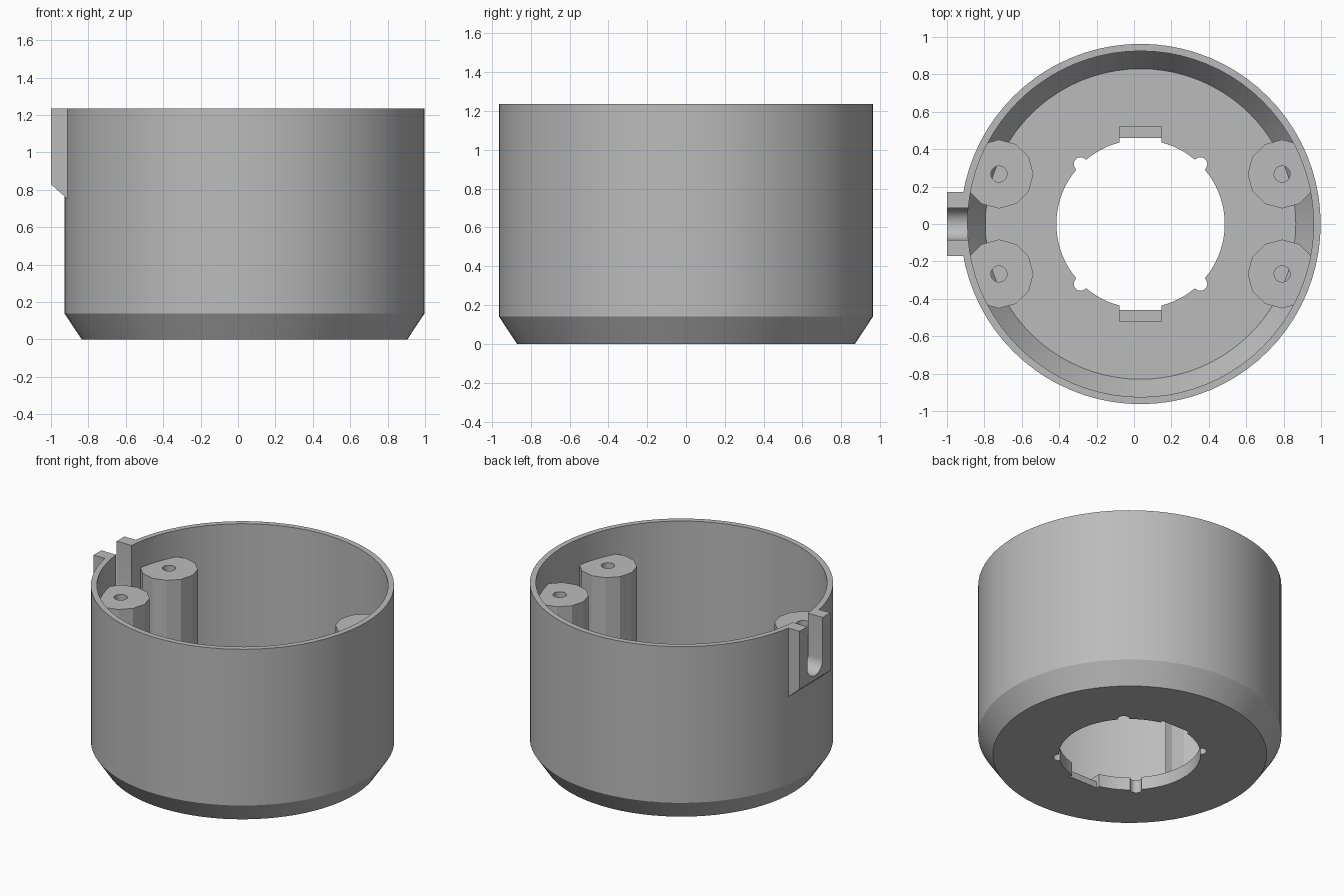
import bpy, bmesh, math
from mathutils import Vector

cube = bpy.data.objects.get("Cube")
if cube:
    bpy.data.objects.remove(cube, do_unlink=True)

CX = 0.035            # axis of the cup
TOP, FLOOR = 1.235, 0.09
R_OUT, R_IN, R_HOLE = 0.963, 0.925, 0.45

grey = bpy.data.materials.new("plain grey")
grey.use_nodes = True
colour = (0.5, 0.5, 0.5, 1)
grey.diffuse_color = colour
grey.node_tree.nodes["Principled BSDF"].inputs["Base Color"].default_value = colour


def finish(bm, name):
    bmesh.ops.recalc_face_normals(bm, faces=bm.faces)
    mesh = bpy.data.meshes.new(name)
    bm.to_mesh(mesh)
    bm.free()
    mesh.materials.append(grey)
    obj = bpy.data.objects.new(name, mesh)
    bpy.context.collection.objects.link(obj)
    return obj


def lathe(name, profile, steps=80):
    """Spin a closed (radius, z) profile about the cup axis."""
    bm = bmesh.new()
    verts = [bm.verts.new((CX + r, 0, z)) for r, z in profile]
    edges = [bm.edges.new((a, b)) for a, b in zip(verts, verts[1:] + verts[:1])]
    bmesh.ops.spin(bm, geom=verts + edges, cent=(CX, 0, 0), axis=(0, 0, 1),
                   angle=math.tau, steps=steps, use_merge=True)
    bmesh.ops.remove_doubles(bm, verts=bm.verts, dist=1e-5)
    return finish(bm, name)


def prism(name, points, push):
    """Extrude a polygon along a vector."""
    bm = bmesh.new()
    face = bm.faces.new([bm.verts.new(p) for p in points])
    new = bmesh.ops.extrude_face_region(bm, geom=[face], use_keep_orig=True)["geom"]
    moved = [v for v in new if isinstance(v, bmesh.types.BMVert)]
    bmesh.ops.translate(bm, vec=Vector(push), verts=moved)
    return finish(bm, name)


def column(name, x, y, radius, sides, low, high):
    ring = [(x + radius * math.cos(math.tau * i / sides),
             y + radius * math.sin(math.tau * i / sides), low) for i in range(sides)]
    return prism(name, ring, (0, 0, high - low))


def box(name, x0, x1, y0, y1, z0, z1):
    return prism(name, [(x0, y0, z0), (x1, y0, z0), (x1, y1, z0), (x0, y1, z0)],
                 (0, 0, z1 - z0))


def combine(target, tool, operation):
    mod = target.modifiers.new(operation, 'BOOLEAN')
    mod.operation, mod.solver, mod.object = operation, 'EXACT', tool
    bpy.context.view_layer.objects.active = target
    bpy.ops.object.modifier_apply(modifier=mod.name)
    bpy.data.objects.remove(tool, do_unlink=True)


# Cup with chamfered base and a round opening in the floor
cup = lathe("cup_housing", [
    (R_HOLE, 0), (0.87, 0), (R_OUT, 0.14), (R_OUT, TOP), (R_IN, TOP),
    (R_IN, FLOOR + 0.14), (0.83, FLOOR), (R_HOLE, FLOOR)])

# Cable tab on the side, sloped underneath
tab = prism("cable_tab", [(-1, -0.17, TOP), (-1, -0.17, 0.83), (-0.91, -0.17, 0.75),
                          (-0.89, -0.17, 0.75), (-0.89, -0.17, TOP)], (0, 0.34, 0))
combine(cup, tab, 'UNION')

# Four screw posts, trimmed to the inside of the wall
for sx in (-1, 1):
    for sy in (-1, 1):
        x, y = CX + sx * 0.757, sy * 0.267
        post = column("screw_post", x, y, 0.184, 12, 0.05, 1.05)
        combine(post, column("screw_hole", x, y, 0.043, 24, -0.1, 1.2), 'DIFFERENCE')
        trim = lathe("post_trim", [(0.2, 0.04), (0.85, 0.04), (0.85, FLOOR),
                                   (0.944, 0.23), (0.944, 1.1), (0.2, 1.1)])
        combine(post, trim, 'INTERSECT')
        combine(cup, post, 'UNION')

# Round-bottomed cable slot through tab and wall
slot_r, slot_z = 0.085, 0.945
arc = [(-1.1, -slot_r * math.cos(math.pi * i / 16), slot_z - slot_r * math.sin(math.pi * i / 16))
       for i in range(17)]
slot = prism("cable_slot", [(-1.1, -slot_r, 1.4)] + arc + [(-1.1, slot_r, 1.4)], (0.3, 0, 0))
combine(cup, slot, 'DIFFERENCE')

# Floor opening: four round notches, two flats and two shallow ledges
for sy in (-1, 1):
    for sx in (-1, 1):
        notch = column("round_notch", CX + sx * 0.32, sy * 0.32, 0.037, 20, -0.1, 0.2)
        combine(cup, notch, 'DIFFERENCE')
    for reach, low in ((0.46, -0.1), (0.52, 0.045)):
        y0, y1 = sorted((sy * 0.3, sy * reach))
        combine(cup, box("catch_cut", CX - 0.112, CX + 0.112, y0, y1, low, 0.2), 'DIFFERENCE')

bpy.ops.object.select_all(action='DESELECT')
cup.select_set(True)
bpy.context.view_layer.objects.active = cup
bpy.ops.object.shade_smooth_by_angle(angle=math.radians(25))
